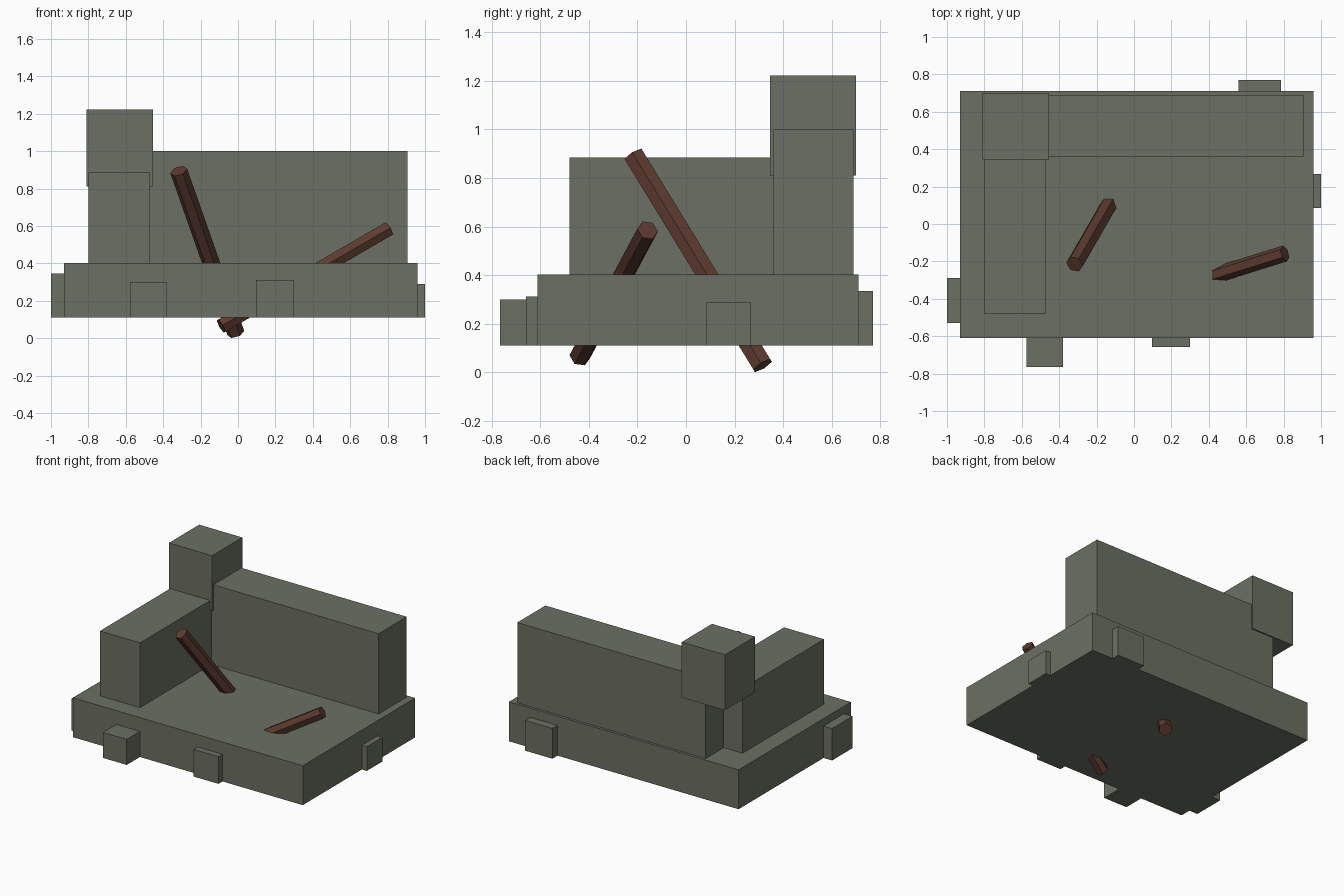
import bpy, bmesh
from mathutils import Vector, Matrix

if "Cube" in bpy.data.objects:
    bpy.data.objects.remove(bpy.data.objects["Cube"])


def material(name, rgb):
    m = bpy.data.materials.new(name)
    m.diffuse_color = (*rgb, 1)
    m.use_nodes = True
    m.node_tree.nodes["Principled BSDF"].inputs["Base Color"].default_value = m.diffuse_color
    return m


stone = material("grey_stone", (0.15, 0.16, 0.125))
wood = material("brown_wood", (0.107, 0.043, 0.029))


def finish(name, bm, mat):
    bmesh.ops.recalc_face_normals(bm, faces=bm.faces)
    me = bpy.data.meshes.new(name)
    bm.to_mesh(me)
    bm.free()
    me.materials.append(mat)
    ob = bpy.data.objects.new(name, me)
    bpy.context.collection.objects.link(ob)


def box(name, lo, hi):
    """Stone block between two corners."""
    lo, hi = Vector(lo), Vector(hi)
    bm = bmesh.new()
    bmesh.ops.create_cube(bm, size=1)
    for v in bm.verts:
        v.co = (lo + hi) / 2 + v.co * (hi - lo)
    finish(name, bm, stone)


def beam(name, a, b, corner_dir, r):
    """Six-sided timber from a to b, one corner pointing along corner_dir."""
    a, b = Vector(a), Vector(b)
    d = (b - a).normalized()
    u = Vector(corner_dir)
    u = (u - d * u.dot(d)).normalized()
    rot = Matrix((u, d.cross(u), d)).transposed().to_4x4()
    bm = bmesh.new()
    bmesh.ops.create_cone(bm, cap_ends=True, segments=6, radius1=r, radius2=r,
                          depth=(b - a).length)
    # start a corner exactly on local x
    first = max(bm.verts, key=lambda v: v.co.x).co
    turn = Matrix.Rotation(-Vector((1, 0)).angle_signed(Vector((first.x, first.y))), 4, 'Z')
    if abs((turn @ first).y) > 1e-4:
        turn.invert()
    bm.transform(Matrix.Translation((a + b) / 2) @ rot @ turn)
    finish(name, bm, wood)


# foundation and ruined walls
box("foundation", (-0.93, -0.61, 0.11), (0.96, 0.71, 0.403))
box("back_wall", (-0.645, 0.36, 0.40), (0.905, 0.69, 1.0))
box("left_wall", (-0.80, -0.48, 0.40), (-0.47, 0.478, 0.885))
box("corner_block", (-0.81, 0.345, 0.81), (-0.455, 0.70, 1.222))

# rubble blocks around the foundation
box("front_left_rubble", (-0.575, -0.765, 0.11), (-0.38, -0.60, 0.30))
box("front_right_rubble", (0.095, -0.658, 0.11), (0.30, -0.60, 0.312))
box("right_rubble", (0.95, 0.085, 0.11), (1.0, 0.268, 0.29))
box("left_rubble", (-1.0, -0.528, 0.11), (-0.92, -0.288, 0.347))
box("back_rubble", (0.56, 0.70, 0.11), (0.785, 0.77, 0.335))

# fallen timbers, passing through the foundation
beam("leaning_beam", (-0.012, 0.315, 0.028), (-0.317, -0.215, 0.894), (1, 0, 0), 0.047)
beam("fallen_beam", (-0.09, -0.437, 0.065), (0.806, -0.158, 0.585), (0, 1, 0), 0.044)
